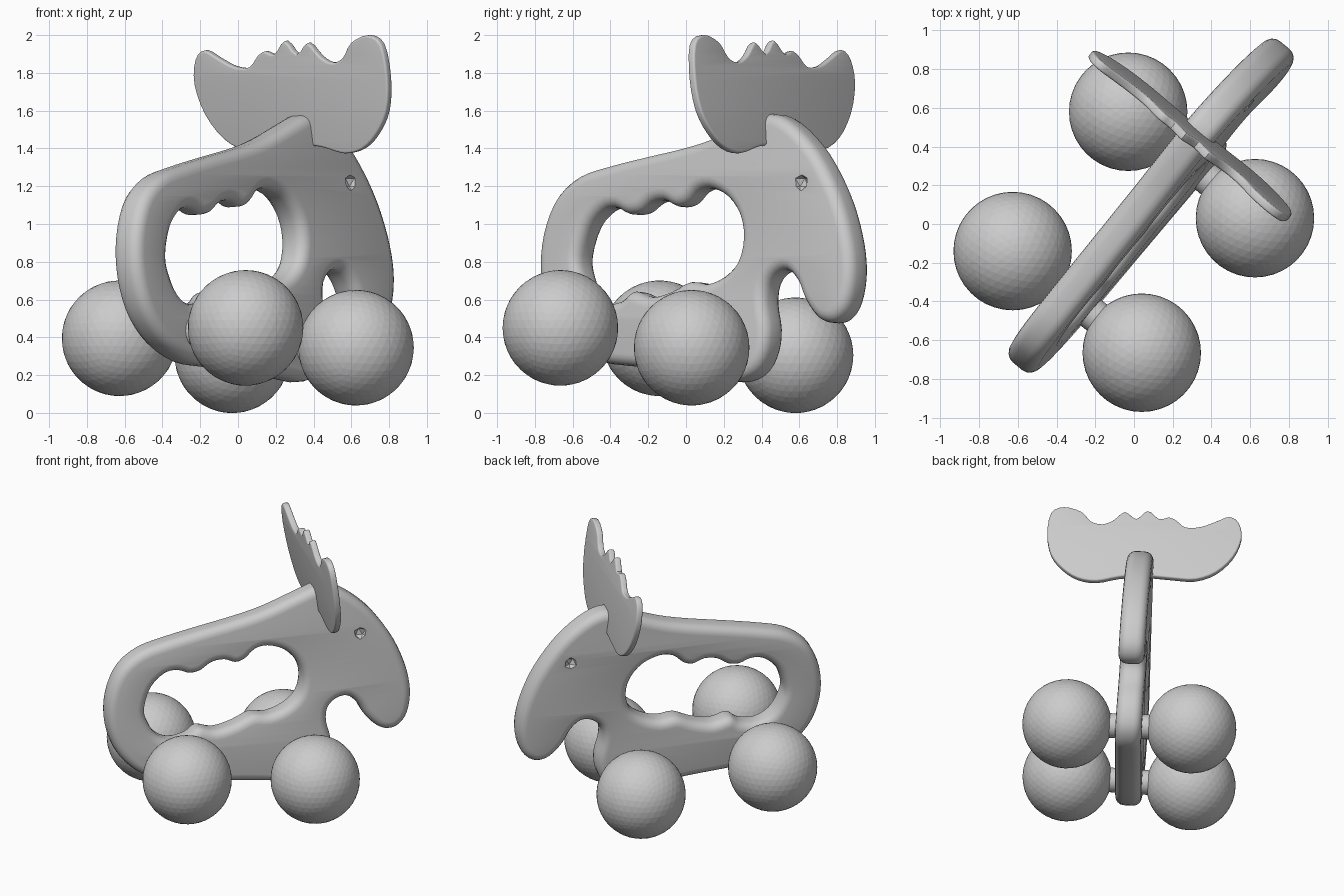
import bpy, bmesh
from mathutils import Vector, Matrix
from mathutils.geometry import interpolate_bezier

if "Cube" in bpy.data.objects:
    bpy.data.objects.remove(bpy.data.objects["Cube"])

U = Vector((0.638, 0.770, 0))    # nose direction
V = Vector((0.770, -0.638, 0))   # direction out of the right flank
Z = Vector((0, 0, 1))


def smooth_loop(pts, steps=3):
    """Closed Catmull-Rom loop through the points."""
    p = [Vector((x, y, 0)) for x, y in pts]
    n, out = len(p), []
    for i in range(n):
        a, b, c, d = p[i - 1], p[i], p[(i + 1) % n], p[(i + 2) % n]
        out += interpolate_bezier(b, b + (c - a) / 6, c - (d - b) / 6, c, steps + 1)[:-1]
    return out


def plate(name, loops, half, round_, x_axis, y_axis, normal, origin):
    """Flat plate with rounded rims, from a profile and optional holes."""
    cu = bpy.data.curves.new(name, 'CURVE')
    cu.dimensions, cu.fill_mode = '2D', 'BOTH'
    cu.extrude, cu.bevel_depth, cu.offset = half - round_, round_, -round_
    cu.bevel_resolution = 3
    for loop in loops:
        pts = smooth_loop(loop)
        sp = cu.splines.new('POLY')
        sp.points.add(len(pts) - 1)
        for q, v in zip(sp.points, pts):
            q.co = (v.x, v.y, 0, 1)
        sp.use_cyclic_u = True
    ob = bpy.data.objects.new(name, cu)
    bpy.context.collection.objects.link(ob)
    bpy.ops.object.select_all(action='DESELECT')
    ob.select_set(True)
    bpy.context.view_layer.objects.active = ob
    bpy.ops.object.convert(target='MESH')
    ob = bpy.context.object
    m = Matrix((x_axis, y_axis, normal)).transposed().to_4x4()
    m.translation = origin
    ob.data.transform(m)
    bm = bmesh.new()
    bm.from_mesh(ob.data)
    bmesh.ops.remove_doubles(bm, verts=bm.verts, dist=0.0005)
    bmesh.ops.recalc_face_normals(bm, faces=bm.faces)
    bm.to_mesh(ob.data)
    bm.free()
    bpy.ops.object.shade_smooth_by_angle(angle=0.6)
    return ob


# Body: side profile and grip hole (distance along U, height)
outline = [(-.95, .83), (-.92, 1.0), (-.84, 1.15), (-.70, 1.25), (-.52, 1.30),
           (-.27, 1.35), (0, 1.40), (.2, 1.45), (.42, 1.53), (.58, 1.58),
           (.72, 1.54), (.88, 1.42), (1.0, 1.28), (1.10, 1.12), (1.17, .95),
           (1.205, .8), (1.205, .67), (1.17, .55), (1.10, .485), (1.02, .48),
           (.95, .52), (.88, .60), (.83, .69), (.76, .75), (.68, .74),
           (.62, .68), (.61, .58), (.64, .45), (.63, .33), (.57, .22),
           (.45, .165), (.3, .18), (0, .22), (-.3, .245), (-.52, .27),
           (-.72, .36), (-.86, .5), (-.93, .66)]
grip = [(-.68, .83), (-.63, .98), (-.53, 1.07), (-.44, 1.08), (-.36, 1.05),
        (-.28, 1.06), (-.2, 1.11), (-.11, 1.12), (-.03, 1.09), (.04, 1.11),
        (.11, 1.17), (.2, 1.185), (.32, 1.14), (.41, 1.04), (.44, .92),
        (.41, .80), (.32, .72), (.2, .68), (.08, .69), (-.04, .64),
        (-.18, .61), (-.3, .64), (-.38, .59), (-.5, .575), (-.6, .63), (-.66, .73)]
ROLL = 0.065
body = plate("body", [outline, grip], 0.09, 0.06,
             U, Z - ROLL * V, V + ROLL * Z, 0.058 * V)

# Antlers: upright plate across the head (front-view x, height)
antler = [(-.2, 1.87), (-.15, 1.92), (-.08, 1.88), (0, 1.835), (.08, 1.83),
          (.13, 1.89), (.17, 1.915), (.22, 1.90), (.28, 1.97), (.34, 1.90),
          (.40, 1.96), (.46, 1.89), (.52, 1.855), (.58, 1.88), (.63, 1.96),
          (.72, 2.0), (.79, 1.95), (.81, 1.77), (.79, 1.6), (.73, 1.48),
          (.65, 1.40), (.55, 1.375), (.43, 1.41), (.30, 1.42), (.15, 1.40),
          (.03, 1.39), (-.08, 1.45), (-.17, 1.58), (-.215, 1.74)]
LEAN = 0.12
plate("antlers", [[((x - 0.35) / 0.77, z) for x, z in antler]], 0.022, 0.012,
      V, Z - LEAN * U, -U - LEAN * Z, (0.58 + 1.4 * LEAN) * U)

# Eyes: shallow dents on both cheeks
for side in (1, -1):
    p = 0.85 * U + 1.22 * Z + (0.058 - ROLL * 1.22 + side * 0.1) * V
    bpy.ops.mesh.primitive_ico_sphere_add(subdivisions=1, radius=0.048, location=p)
    cutter = bpy.context.object
    cutter.name = "eye_cutter"
    cutter.hide_render = True
    cutter.display_type = 'WIRE'
    cutter.hide_set(True)
    mod = body.modifiers.new("eye", 'BOOLEAN')
    mod.operation, mod.object = 'DIFFERENCE', cutter

# Ball wheels and the axles joining each pair
pairs = {"front": ((0.625, 0.03, 0.345), (-0.03, 0.58, 0.305)),
         "rear": ((0.04, -0.665, 0.45), (-0.627, -0.14, 0.395))}
for end, ends in pairs.items():
    for side, loc in zip(("right", "left"), ends):
        bpy.ops.mesh.primitive_ico_sphere_add(subdivisions=4, radius=0.306, location=loc)
        bpy.context.object.name = f"{end}_{side}_wheel"
    a, b = (Vector(e) for e in ends)
    d = b - a
    bpy.ops.mesh.primitive_cylinder_add(vertices=20, radius=0.085, depth=d.length * 0.8,
                                        location=(a + b) / 2,
                                        rotation=d.to_track_quat('Z', 'Y').to_euler())
    bpy.context.object.name = f"{end}_axle"
    bpy.ops.object.shade_smooth_by_angle(angle=0.6)
